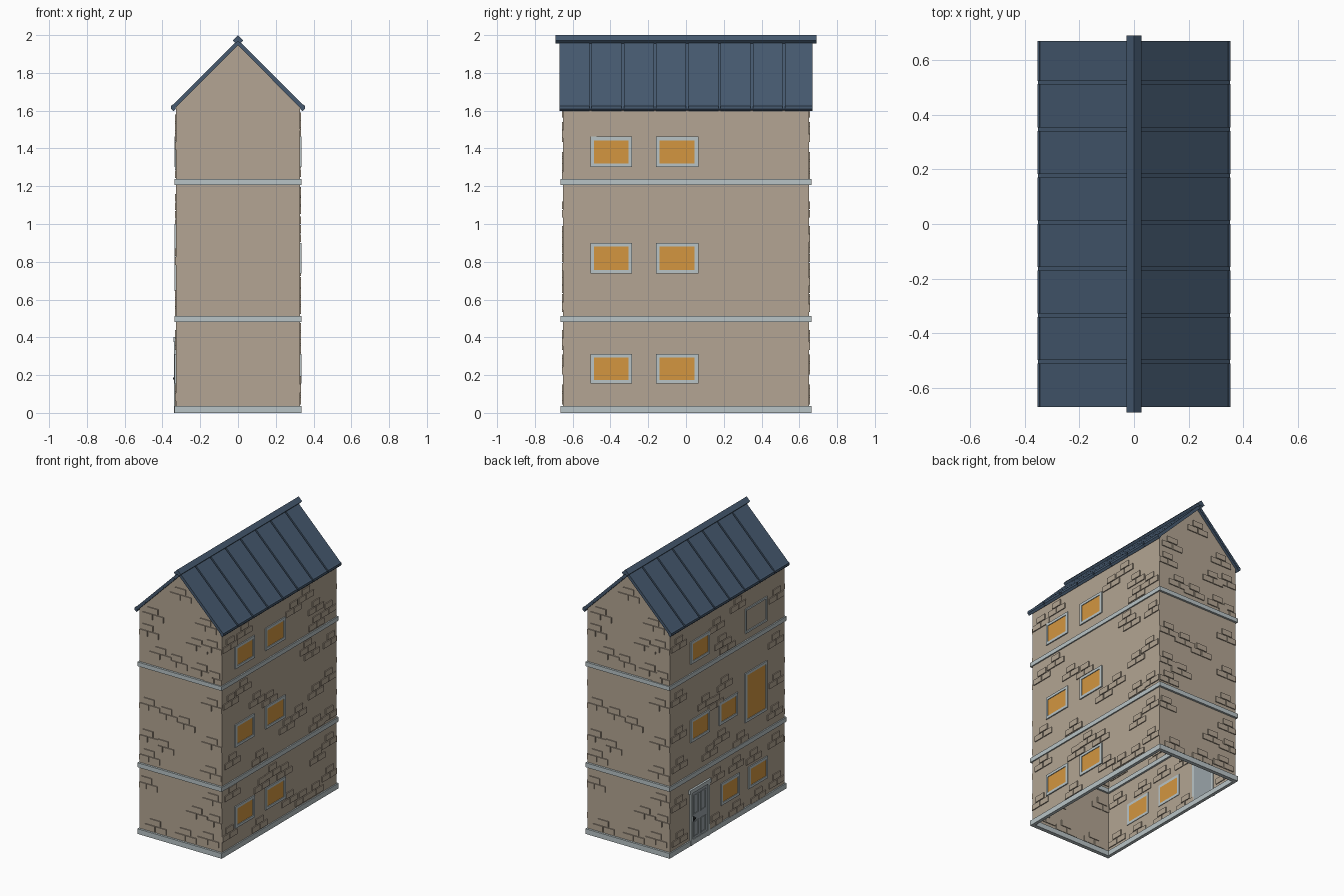
import bpy, bmesh, math
from mathutils import Vector

if "Cube" in bpy.data.objects:
    bpy.data.objects.remove(bpy.data.objects["Cube"])

W, D = 0.327, 0.65          # half width and half depth of the walls
RIDGE = 1.945               # underside of the roof at x = 0 (45 degree pitch)


def material(name, hex_code):
    rgb = [int(hex_code[i:i + 2], 16) / 255 for i in (0, 2, 4)]
    lin = [c / 12.92 if c <= 0.04045 else ((c + 0.055) / 1.055) ** 2.4 for c in rgb]
    m = bpy.data.materials.new(name)
    m.diffuse_color = (*lin, 1)
    m.use_nodes = True
    m.node_tree.nodes["Principled BSDF"].inputs["Base Color"].default_value = m.diffuse_color
    return m


STONE = material("tan stone", "b3a593")
TRIM = material("pale grey trim", "b9c4c6")
GLASS = material("amber glass", "d39640")
ROOF = material("slate blue roof", "465a70")
DOOR = material("grey door", "9aa4a9")
IRON = material("dark iron", "25282c")


def finish(name, bm, mat):
    bmesh.ops.recalc_face_normals(bm, faces=bm.faces)
    me = bpy.data.meshes.new(name)
    bm.to_mesh(me)
    bm.free()
    me.materials.append(mat)
    ob = bpy.data.objects.new(name, me)
    bpy.context.collection.objects.link(ob)
    return ob


def box(bm, a, b):
    lo = [min(p, q) for p, q in zip(a, b)]
    hi = [max(p, q) for p, q in zip(a, b)]
    r = bmesh.ops.create_cube(bm, size=1)
    for v in r["verts"]:
        v.co = Vector([l + (c + 0.5) * (h - l) for l, h, c in zip(lo, hi, v.co)])


def on_wall(side, u, z, out):
    """Point on a wall: u along it, z up, out = distance in front of it."""
    return {"right": (W + out, u, z), "left": (-W - out, u, z),
            "front": (u, -D - out, z), "back": (-u, D + out, z)}[side]


def plate(bm, side, u0, u1, z0, z1, o0, o1):
    box(bm, on_wall(side, u0, z0, o0), on_wall(side, u1, z1, o1))


def frame(bm, side, u0, u1, z0, z1, t, o0, o1):
    plate(bm, side, u0, u0 + t, z0, z1, o0, o1)
    plate(bm, side, u1 - t, u1, z0, z1, o0, o1)
    plate(bm, side, u0 + t, u1 - t, z0, z0 + t, o0, o1)
    plate(bm, side, u0 + t, u1 - t, z1 - t, z1, o0, o1)


def extrude_profile(bm, pts, y0, y1):
    a = [bm.verts.new((x, y0, z)) for x, z in pts]
    b = [bm.verts.new((x, y1, z)) for x, z in pts]
    n = len(pts)
    for i in range(n):
        bm.faces.new((a[i], a[(i + 1) % n], b[(i + 1) % n], b[i]))
    bm.faces.new(a)
    bm.faces.new(b)


# walls: gabled shell, open underneath
bm = bmesh.new()
extrude_profile(bm, [(-W, 0), (W, 0), (W, RIDGE - W), (0, RIDGE), (-W, RIDGE - W)], -D, D)
floor = [f for f in bm.faces if all(v.co.z < 1e-4 for v in f.verts)]
bmesh.ops.recalc_face_normals(bm, faces=bm.faces)
bmesh.ops.delete(bm, geom=floor, context="FACES_ONLY")
finish("walls", bm, STONE)

# horizontal string courses, each a ring round the walls
bm = bmesh.new()
for z0, z1 in ((0, 0.037), (0.48, 0.512), (1.207, 1.237)):
    for s in (-1, 1):
        box(bm, (s * 0.313, -0.665, z0), (s * 0.336, 0.665, z1))
        box(bm, (-0.313, s * 0.637, z0), (0.313, s * 0.665, z1))
finish("string_courses", bm, TRIM)

# raised stones: pyramids of three, given by the centre of the top stone
LONG = [(-.56, 1.53), (-.40, 1.57), (.30, 1.56), (.16, 1.515), (.415, 1.43), (.555, 1.36),
        (.42, 1.315), (-.41, 1.17), (-.55, 1.12), (.32, 1.175), (.37, 1.125), (.585, 1.13),
        (-.255, 1.02), (-.11, .97), (.555, .875), (.415, .825), (.22, .745), (.085, .70),
        (-.535, .685), (-.225, .59), (.425, .59), (.565, .60), (-.535, .455), (-.08, .435),
        (-.2, .385), (.055, .385), (.565, .41), (.43, .345), (-.57, .175), (-.225, .11),
        (.115, .165), (.265, .115), (.41, .115), (.57, .175)]
LEFT = [(.55, 1.53), (.12, 1.50), (.06, 1.36), (.0, 1.31), (-.56, 1.46), (-.12, 1.56),
        (-.55, 1.14), (.55, 1.14), (.25, 1.0), (.03, 1.05), (.13, .95), (.55, .88),
        (-.56, .85), (.2, .62), (.07, .68), (-.15, .58), (.54, .66), (-.54, .63),
        (.12, .42), (-.1, .42), (-.3, .40), (-.55, .42), (.55, .38), (.54, .13),
        (.14, .1), (-.1, .1), (-.56, .13), (-.35, .1)]
GABLE = [(0, 1.83), (-.22, 1.63), (.2, 1.66), (.25, 1.52), (.13, 1.50), (-.26, 1.5),
         (-.16, 1.36), (-.03, 1.34), (.17, 1.33), (.27, 1.30), (.25, 1.1), (-.25, .97),
         (-.11, .94), (.03, .91), (.25, .82), (-.26, .74), (-.14, .70), (-.25, .60),
         (.24, .61), (.26, .42), (.13, .29), (-.27, .40), (.27, .27), (-.2, .11),
         (.04, .11), (.22, .13)]
for side, tops in (("right", LONG), ("left", LEFT), ("front", GABLE), ("back", GABLE)):
    bm = bmesh.new()
    lim = W if side in ("front", "back") else D
    for u, z in tops:
        for du, dz in ((0, 0), (-.044, -.046), (.044, -.046)):
            a, b = max(u + du - .041, -lim), min(u + du + .041, lim)
            plate(bm, side, a, b, z + dz - .02, z + dz + .02, -.006, .007)
    finish(side + "_stones", bm, STONE)

# windows: (y from, y to, z from, z to)
ROWS = ((0.155, 0.312), (0.738, 0.9), (1.302, 1.462))
wins = [("right", a, b, *r) for r in ROWS for a, b in ((-.505, -.285), (-.16, .065))]
wins += [("left", .075, -.135, *ROWS[0]), ("left", -.24, -.455, *ROWS[0]),
         ("left", .42, .205, *ROWS[1]), ("left", .095, -.115, *ROWS[1]),
         ("left", -.20, -.45, .645, 1.0), ("left", .42, .205, *ROWS[2])]
panes, frames = bmesh.new(), bmesh.new()
for side, a, b, z0, z1 in wins:
    a, b = min(a, b), max(a, b)
    frame(frames, side, a, b, z0, z1, 0.019, -.004, .008)
    plate(panes, side, a + .019, b - .019, z0 + .019, z1 - .019, -.004, .003)
finish("window_panes", panes, GLASS)
# bricked-up window on the left wall has a frame but no glass
frame(frames, "left", -.45, -.205, 1.285, 1.462, 0.014, -.004, .007)
finish("window_frames", frames, TRIM)

# door on the left wall
bm = bmesh.new()
for u in (.21, .405):
    plate(bm, "left", u, u + .022, 0, .38, -.004, .012)
plate(bm, "left", .2, .437, .375, .402, -.004, .015)
finish("door_frame", bm, TRIM)
bm = bmesh.new()
plate(bm, "left", .232, .405, 0, .375, -.004, .005)
for u in (.25, .327):
    for z0, z1 in ((.05, .16), (.21, .35)):
        frame(bm, "left", u, u + .06, z0, z1, .008, .004, .009)
finish("door", bm, DOOR)
bm = bmesh.new()
plate(bm, "left", .386, .398, .165, .20, .004, .009)
plate(bm, "left", .375, .396, .178, .187, .009, .017)
finish("door_handle", bm, IRON)

# roof: thin base slopes, eight metal panels a side, eave strips
base, panels, eaves = bmesh.new(), bmesh.new(), bmesh.new()
seams = [-.67] + [-.505 + .1705 * i for i in range(7)] + [.67]
E = 0.352
for s in (-1, 1):
    extrude_profile(base, [(0, RIDGE), (s * .345, RIDGE - .345), (s * E, RIDGE - .337),
                           (0, RIDGE + .015)], -.669, .669)
    for y0, y1 in zip(seams, seams[1:]):
        g0 = 0 if y0 == seams[0] else .006
        g1 = 0 if y1 == seams[-1] else .006
        extrude_profile(panels, [(0, RIDGE + .01), (s * .343, RIDGE - .333),
                                 (s * E, RIDGE - .322), (0, RIDGE + .03)], y0 + g0, y1 - g1)
        extrude_profile(eaves, [(s * .328, 1.612), (s * .341, 1.597), (s * .354, 1.610),
                                (s * .354, 1.626), (s * .346, 1.632)], y0 + g0, y1 - g1)
finish("roof_base", base, ROOF)
finish("roof_panels", panels, ROOF)
finish("eave_strips", eaves, ROOF)

# ridge cap
bm = bmesh.new()
extrude_profile(bm, [(0, 2.0), (.028, 1.972), (.012, 1.955), (0, 1.967),
                     (-.012, 1.955), (-.028, 1.972)], -.69, .69)
finish("ridge_cap", bm, ROOF)
